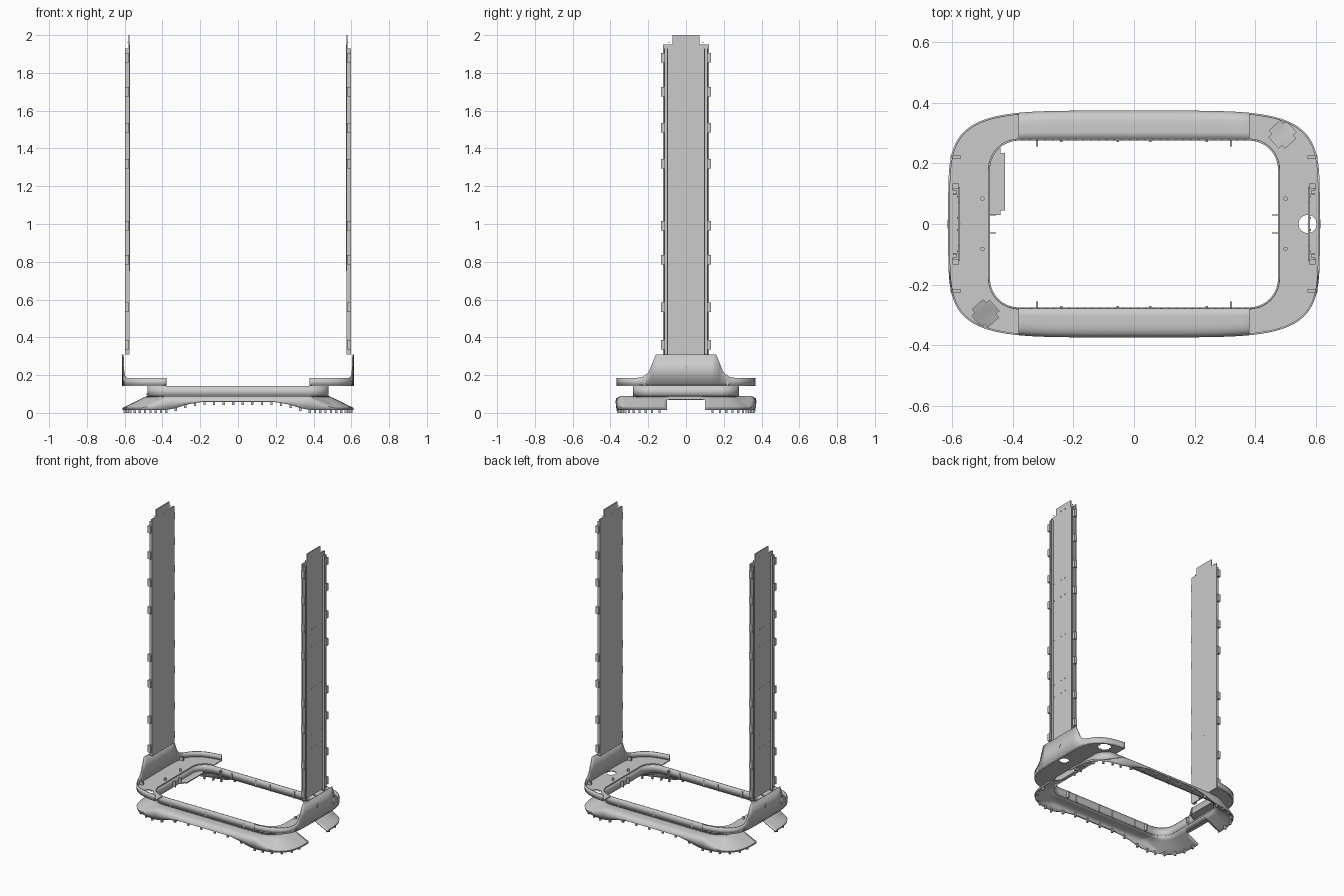
import bpy, bmesh, math
from mathutils import Vector, Matrix

cube = bpy.data.objects.get("Cube")
if cube:
    bpy.data.objects.remove(cube, do_unlink=True)

grey = bpy.data.materials.new("plain grey")
grey.use_nodes = True
COLOUR = (0.6, 0.6, 0.6, 1)
grey.diffuse_color = COLOUR
grey.node_tree.nodes["Principled BSDF"].inputs["Base Color"].default_value = COLOUR


def finish(name, bm, smooth=True):
    bmesh.ops.recalc_face_normals(bm, faces=bm.faces)
    mesh = bpy.data.meshes.new(name)
    bm.to_mesh(mesh)
    bm.free()
    mesh.materials.append(grey)
    ob = bpy.data.objects.new(name, mesh)
    bpy.context.collection.objects.link(ob)
    bpy.ops.object.select_all(action='DESELECT')
    ob.select_set(True)
    bpy.context.view_layer.objects.active = ob
    if smooth:
        bpy.ops.object.shade_smooth_by_angle(angle=math.radians(35))
    return ob


def add_box(bm, x0, x1, y0, y1, z0, z1):
    m = Matrix.Translation(((x0 + x1) / 2, (y0 + y1) / 2, (z0 + z1) / 2))
    size = Matrix.Diagonal((abs(x1 - x0), abs(y1 - y0), abs(z1 - z0), 1))
    bmesh.ops.create_cube(bm, size=1, matrix=m @ size)


def interp(table, v):
    for (a, p), (b, q) in zip(table, table[1:]):
        if v <= b:
            return p + (q - p) * (v - a) / (b - a)
    return table[-1][1]


def thicken(ob, amount, offset=-1):
    mod = ob.modifiers.new("thickness", 'SOLIDIFY')
    mod.thickness = amount
    mod.offset = offset


def strip(bm, rows, closed=False, skip=lambda i, j: False):
    """Quads between neighbouring rows of points."""
    grid = [[bm.verts.new(p) for p in row] for row in rows]
    n = len(grid)
    for i in range(n if closed else n - 1):
        a, b = grid[i], grid[(i + 1) % n]
        last = len(a) - 1
        for j in range(last):
            if not skip(i, j):
                bm.faces.new((a[j], b[j], b[j + 1], a[j + 1]))
    loose = [v for v in bm.verts if not v.link_faces]
    bmesh.ops.delete(bm, geom=loose, context='VERTS')


# Shared outline: each station holds an inner point, an outer point and a direction
CX, CY, R = 0.38, 0.18, 0.1
HX, HY, POWER = 0.613, 0.374, 5
ARC, SIDE, FRONT = 20, 18, 30


def station(c, angle):
    n = Vector((math.cos(angle), math.sin(angle)))
    lo, hi = 0.0, 0.5
    for _ in range(30):
        mid = (lo + hi) / 2
        p = c + n * mid
        if abs(p.x / HX) ** POWER + abs(p.y / HY) ** POWER < 1:
            lo = mid
        else:
            hi = mid
    return c + n * R, c + n * lo, n


def u_stations():
    out = [station(Vector((CX, -CY)), math.radians(-90 + 90 * i / ARC)) for i in range(ARC)]
    out += [station(Vector((CX, -CY + 2 * CY * i / SIDE)), 0) for i in range(SIDE)]
    out += [station(Vector((CX, CY)), math.radians(90 * i / ARC)) for i in range(ARC + 1)]
    return out


half = u_stations()
back = [station(Vector((CX - 2 * CX * i / FRONT, CY)), math.pi / 2) for i in range(1, FRONT)]
ring = half + back
ring = ring + [(-a, -b, -n) for a, b, n in ring]

# Flared base skirt, arched at front and back and notched at the sides
STEPS = (0, 0.25, 0.5, 0.7, 0.86, 0.95, 1.0, 0.985)
FRONT_Z = (0.09, 0.09, 0.09, 0.089, 0.083, 0.075, 0.06)
SIDE_Z = (0.09, 0.075, 0.058, 0.045, 0.035, 0.03, 0.025)
ARCH = ((0, 0.058), (0.19, 0.058), (0.27, 0.045), (0.34, 0.022), (0.4, 0.014))


def skirt_row(st):
    a, b, n = st
    w = min(1, abs(n.x) * 1.5)
    low = interp(ARCH, abs(b.x))
    zs = [f + (s - f) * w for f, s in zip(FRONT_Z, SIDE_Z)] + [low]
    return [(*a.lerp(b, t), max(z, low)) for t, z in zip(STEPS, zs)]


def in_notch(i, j):
    p, q = ring[i], ring[(i + 1) % len(ring)]
    y = (p[1].y + q[1].y) / 2
    return abs(p[1].x) > 0.5 and abs(y) < 0.1 and j >= 1


bm = bmesh.new()
strip(bm, [skirt_row(s) for s in ring], True, in_notch)
thicken(finish("base_skirt", bm), 0.006)

# Small locating teeth under the skirt
bm = bmesh.new()
for i, (a, b, n) in enumerate(ring):
    if i % 4 == 0 and not (abs(b.x) > 0.5 and abs(b.y) < 0.12):
        p = a.lerp(b, 0.9)
        z = interp(ARCH, abs(b.x))
        add_box(bm, p.x - 0.006, p.x + 0.006, p.y - 0.006, p.y + 0.006, max(0, z - 0.016), z + 0.012)
finish("skirt_teeth", bm, False)

# Inner belt wall
bm = bmesh.new()
strip(bm, [[(*a, 0.085), (*a, 0.142)] for a, b, n in ring], True)
thicken(finish("inner_belt", bm), 0.005)

# Tabs on the inside of the belt
bm = bmesh.new()
for sy in (-1, 1):
    for x, reach in ((0.32, 0.255), (0.24, 0.27), (0.053, 0.27), (0, 0.276)):
        for sx in (-1, 1):
            add_box(bm, sx * x - 0.004, sx * x + 0.004, sy * reach, sy * 0.28, 0.085, 0.13)
for sx in (-1, 1):
    for y in (-0.03, 0.03):
        add_box(bm, sx * 0.455, sx * 0.48, y - 0.002, y + 0.002, 0.09, 0.13)
finish("belt_tabs", bm, False)

# Bracket plate on one inner side
bm = bmesh.new()
add_box(bm, -0.485, -0.425, 0.03, 0.25, 0.095, 0.102)
bmesh.ops.bevel(bm, geom=[e for e in bm.edges if abs(e.verts[0].co.z - e.verts[1].co.z) > 0.001
                          and e.verts[0].co.x > -0.45], offset=0.015, segments=4, affect='EDGES')
finish("inner_bracket", bm)


def cut(ob, cutter):
    mod = ob.modifiers.new("hole", 'BOOLEAN')
    mod.operation = 'DIFFERENCE'
    mod.object = cutter
    cutter.hide_render = True
    bpy.ops.object.select_all(action='DESELECT')
    bpy.context.view_layer.objects.active = ob
    ob.select_set(True)
    bpy.ops.object.modifier_apply(modifier=mod.name)
    bpy.data.objects.remove(cutter, do_unlink=True)


WALL = ((0, 0.308), (0.17, 0.308), (0.182, 0.25), (0.2, 0.212), (0.225, 0.192), (0.26, 0.185))
CLIPS = (1.88, 1.7, 1.51, 1.32, 0.99, 0.81, 0.56, 0.36)

for side, label in ((1, "left"), (-1, "right")):
    # U-shaped tray floor with its holes
    bm = bmesh.new()
    flip = [(side * a, side * b) for a, b, n in half]
    rows = [[(*a, 0.142), (*b, 0.142), (*b, 0.148), (*a, 0.148), (*a, 0.142)] for a, b in flip]
    strip(bm, rows)
    bmesh.ops.remove_doubles(bm, verts=bm.verts, dist=0.0001)
    bmesh.ops.holes_fill(bm, edges=[e for e in bm.edges if e.is_boundary], sides=4)
    tray = finish(label + "_tray_floor", bm)
    bm = bmesh.new()
    spin = Matrix.Translation((side * 0.49, side * 0.295, 0.145)) @ Matrix.Rotation(math.radians(42), 4, 'Z')
    bmesh.ops.create_cube(bm, size=0.078, matrix=spin)
    bmesh.ops.bevel(bm, geom=[e for e in bm.edges if abs(e.verts[0].co.z - e.verts[1].co.z) > 0.01],
                    offset=0.015, segments=4, affect='EDGES')
    cut(tray, finish("square_cutter", bm, False))
    if side > 0:
        bm = bmesh.new()
        bmesh.ops.create_cone(bm, cap_ends=True, segments=32, radius1=0.03, radius2=0.03, depth=0.1,
                              matrix=Matrix.Translation((0.573, 0, 0.145)))
        cut(tray, finish("round_cutter", bm, False))

    # Tray outer wall, rising behind the column
    bm = bmesh.new()
    strip(bm, [[(*b, 0.142), (*b, interp(WALL, abs(b.y)))] for a, b in flip])
    thicken(finish(label + "_tray_wall", bm), 0.006)

    # Small diamond mark on the wall
    bm = bmesh.new()
    turn = Matrix.Translation((side * 0.613, 0, 0.24)) @ Matrix.Rotation(math.radians(45), 4, 'X')
    bmesh.ops.create_cube(bm, size=1, matrix=turn @ Matrix.Diagonal((0.004, 0.022, 0.022, 1)))
    finish(label + "_wall_mark", bm, False)

    # Tall column plate with rounded top corners
    bm = bmesh.new()
    add_box(bm, side * 0.574, side * 0.581, -0.122, 0.122, 0.308, 2)
    top = [e for e in bm.edges if min(v.co.z for v in e.verts) > 1.9
           and abs(e.verts[0].co.x - e.verts[1].co.x) > 0.001]
    bmesh.ops.bevel(bm, geom=top, offset=0.05, segments=8, affect='EDGES')
    finish(label + "_column_plate", bm)

    # Column rails and clips
    bm = bmesh.new()
    for sy in (-1, 1):
        add_box(bm, side * 0.58, side * 0.597, sy * 0.095, sy * 0.1, 0.308, 1.93)
        add_box(bm, side * 0.58, side * 0.597, sy * 0.111, sy * 0.117, 0.308, 1.93)
        add_box(bm, side * 0.58, side * 0.586, sy * 0.1, sy * 0.111, 0.308, 1.93)
        for z in CLIPS:
            add_box(bm, side * 0.578, side * 0.599, sy * 0.112, sy * 0.133, z - 0.025, z + 0.025)
    finish(label + "_column_rails", bm, False)

    # Pins in rows on the outer face, and a seam on the inner face
    bm = bmesh.new()
    for z in (1.96, 1.46, 1.34, 1.05, 0.73, 0.64):
        for y in (-0.09, -0.02, 0.02, 0.09):
            add_box(bm, side * 0.579, side * 0.584, y - 0.003, y + 0.003, z - 0.003, z + 0.003)
    add_box(bm, side * 0.5725, side * 0.575, -0.002, 0.002, 0.75, 1.95)
    finish(label + "_column_pins", bm, False)

    # Studs and clip blocks on the tray floor
    bm = bmesh.new()
    for y in (-0.082, 0.084):
        bmesh.ops.create_cone(bm, cap_ends=True, segments=12, radius1=0.007, radius2=0.007, depth=0.02,
                              matrix=Matrix.Translation((side * 0.5, y, 0.155)))
    for y in (-0.22, 0.22):
        add_box(bm, side * 0.572, side * 0.605, y - 0.006, y + 0.006, 0.147, 0.17)
    finish(label + "_tray_studs", bm, False)
